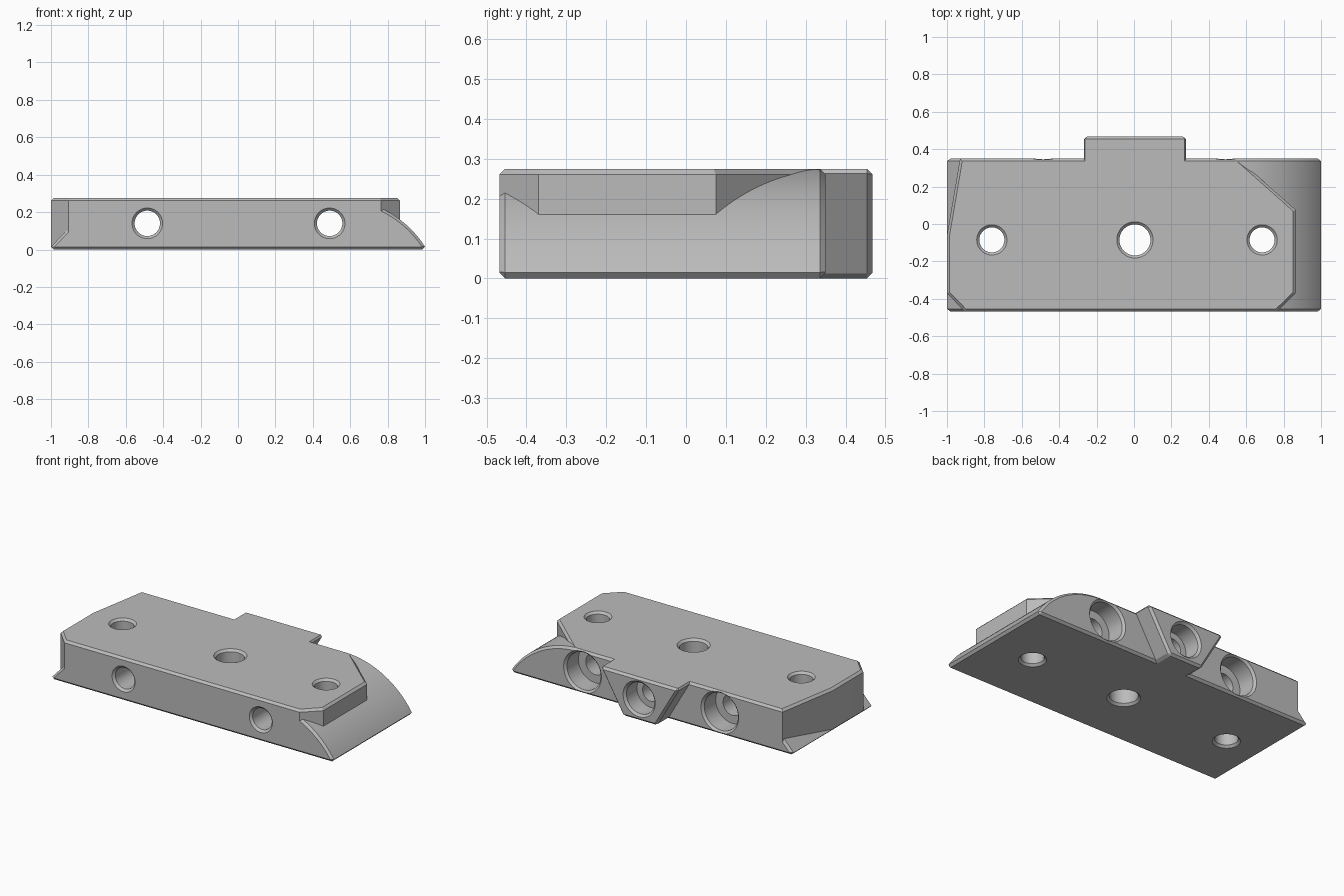
import bpy, bmesh, math
from mathutils import Vector, Matrix

if "Cube" in bpy.data.objects:
    bpy.data.objects.remove(bpy.data.objects["Cube"])

TOP, FRONT, BACK, TONGUE_BACK = 0.275, -0.468, 0.35, 0.468
CHAMFER = 0.014
HOLE_Y, BOLT_Z = -0.085, 0.14

grey = bpy.data.materials.new("machined grey")
grey.use_nodes = True
colour = (0.5, 0.5, 0.5, 1)
grey.diffuse_color = colour
grey.node_tree.nodes["Principled BSDF"].inputs["Base Color"].default_value = colour


def make_object(name, bm):
    bmesh.ops.recalc_face_normals(bm, faces=bm.faces[:])
    mesh = bpy.data.meshes.new(name)
    bm.to_mesh(mesh)
    bm.free()
    mesh.materials.append(grey)
    obj = bpy.data.objects.new(name, mesh)
    bpy.context.scene.collection.objects.link(obj)
    return obj


def prism(name, points, start, end, along, chamfer_lengthwise=False):
    """Extrude an outline along z or y and chamfer the rims of its end caps."""
    bm = bmesh.new()
    place = (lambda a, b, c: (a, b, c)) if along == "z" else (lambda a, b, c: (a, c, b))
    low = [bm.verts.new(place(a, b, start)) for a, b in points]
    high = [bm.verts.new(place(a, b, end)) for a, b in points]
    caps = [bm.faces.new(low), bm.faces.new(high)]
    for i in range(len(points)):
        j = (i + 1) % len(points)
        bm.faces.new((low[i], low[j], high[j], high[i]))
    bmesh.ops.recalc_face_normals(bm, faces=bm.faces[:])
    rims = bm.edges[:] if chamfer_lengthwise else [e for f in caps for e in f.edges]
    bmesh.ops.bevel(bm, geom=rims, offset=CHAMFER, segments=1, affect="EDGES")
    return make_object(name, bm)


def drill(name, origin, axis, steps, sides=48):
    """Stepped round cutter: steps are (distance along the axis, radius)."""
    bm = bmesh.new()
    turn = Vector((0, 0, 1)).rotation_difference(Vector(axis)).to_matrix().to_4x4()
    frame = Matrix.Translation(origin) @ turn
    rings = []
    for d, r in steps:
        angles = [2 * math.pi * i / sides for i in range(sides)]
        rings.append([bm.verts.new(frame @ Vector((r * math.cos(t), r * math.sin(t), d)))
                      for t in angles])
    bm.faces.new(rings[0])
    bm.faces.new(rings[-1])
    for a, b in zip(rings, rings[1:]):
        for i in range(sides):
            j = (i + 1) % sides
            bm.faces.new((a[i], a[j], b[j], b[i]))
    cutter = make_object(name, bm)
    cutter.hide_render = True
    return cutter


def combine(target, other, operation):
    mod = target.modifiers.new(operation.lower(), "BOOLEAN")
    mod.operation, mod.solver, mod.object = operation, "EXACT", other
    bpy.context.view_layer.objects.active = target
    bpy.ops.object.modifier_apply(modifier=mod.name)
    bpy.data.objects.remove(other)


def mouth(r, grow=0.01):
    """Chamfered opening of a hole of radius r, starting just outside the face."""
    return [(-grow, r + CHAMFER + grow), (CHAMFER, r)]


# Raised block with clipped corners
body = prism("clamp_block", [
    (-0.905, FRONT), (0.765, FRONT), (0.865, -0.37), (0.865, 0.075), (0.555, BACK),
    (-0.93, BACK), (-1, -0.06), (-1, -0.37)], 0, TOP, "z")

# Base with a rounded ramp at one end and a sloped toe at the other
arc_x, radius = 0.525, 0.564
arc_end = math.asin((1 - arc_x) / radius)
arc = [(arc_x + radius * math.sin(arc_end * i / 24),
        TOP - radius + radius * math.cos(arc_end * i / 24)) for i in range(25)]
base = prism("ramp_base", arc + [
    (1 - CHAMFER, 0), (CHAMFER - 1, 0), (-1, CHAMFER), (-0.91, 0.11), (0.3, 0.15)],
    FRONT, BACK, "y")
combine(body, base, "UNION")

# Dovetail tongue
tongue = prism("dovetail_tongue", [(-0.275, TOP), (0.285, TOP), (0.125, 0), (-0.115, 0)],
               0.2, TONGUE_BACK, "y", True)
combine(body, tongue, "UNION")

# Vertical through holes, chamfered at both mouths
for x, r in ((-0.76, 0.067), (0.005, 0.083), (0.685, 0.067)):
    steps = mouth(r) + [(TOP - d, q) for d, q in reversed(mouth(r))]
    combine(body, drill("vertical_hole_cutter", (x, HOLE_Y, 0), (0, 0, 1), steps), "DIFFERENCE")

# Counterbored bolt holes running from the back to the front
length = BACK - FRONT
for x in (-0.485, 0.49):
    steps = mouth(0.12) + [(0.13, 0.12), (0.13, 0.068)]
    steps += [(length - d, q) for d, q in reversed(mouth(0.068))]
    combine(body, drill("bolt_hole_cutter", (x, BACK, BOLT_Z), (0, -1, 0), steps), "DIFFERENCE")

# Counterbored hole in the tongue, meeting the central vertical hole
steps = mouth(0.1) + [(0.12, 0.1), (0.12, 0.06), (TONGUE_BACK - HOLE_Y, 0.06)]
combine(body, drill("tongue_hole_cutter", (0.005, TONGUE_BACK, BOLT_Z), (0, -1, 0), steps),
        "DIFFERENCE")

# Smooth curves, crisp edges
bpy.ops.object.select_all(action="DESELECT")
body.select_set(True)
bpy.context.view_layer.objects.active = body
bpy.ops.object.shade_smooth_by_angle(angle=math.radians(25))
